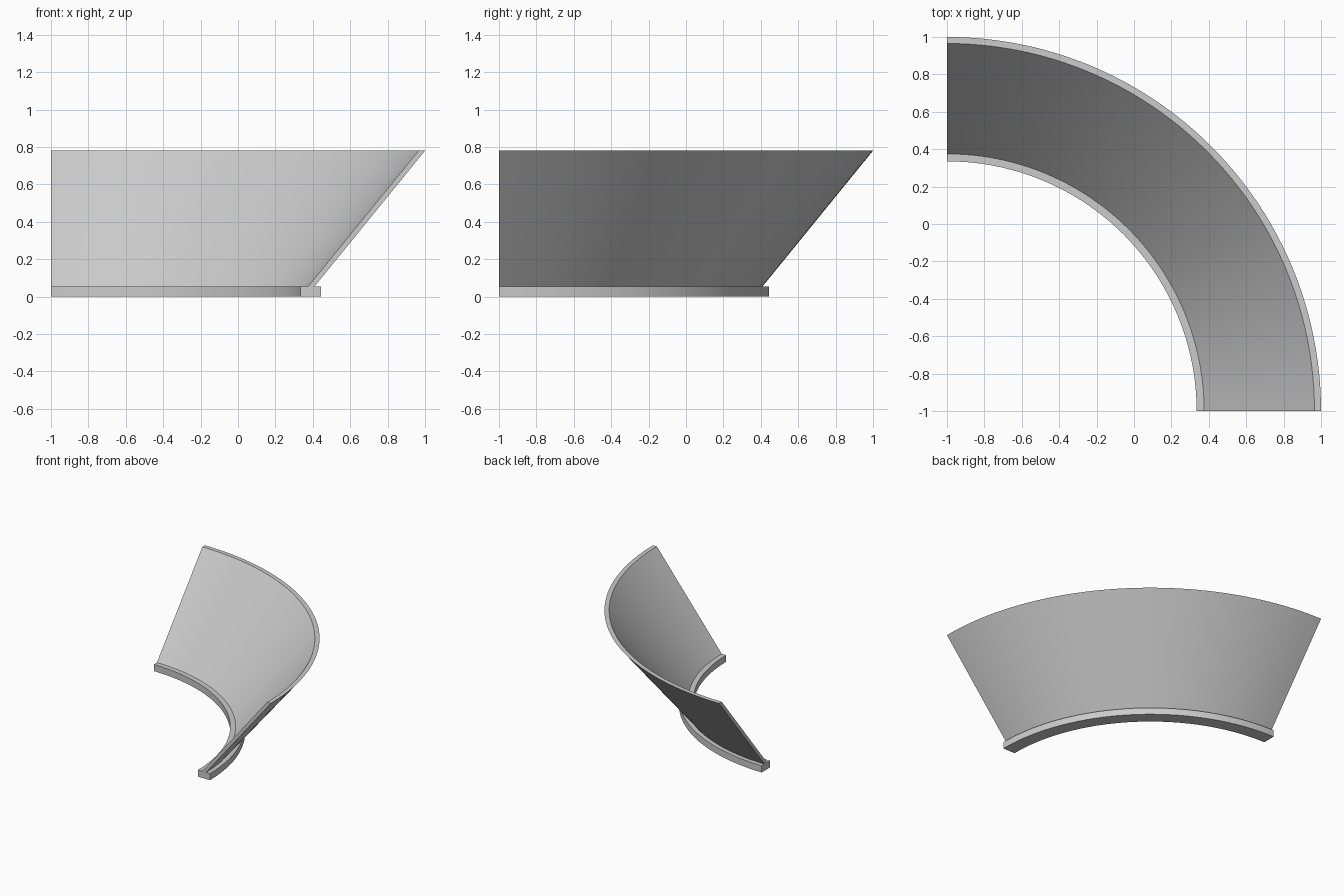
import bpy
import math

SEGMENTS = 48
CENTRE = -1.0

cube = bpy.data.objects.get("Cube")
if cube:
    bpy.data.objects.remove(cube, do_unlink=True)

# Plain grey material
grey = bpy.data.materials.new("light grey")
grey.use_nodes = True
colour = (0.6, 0.6, 0.6, 1.0)
grey.diffuse_color = colour
grey.node_tree.nodes["Principled BSDF"].inputs["Base Color"].default_value = colour


def quarter_sweep(name, profile):
    """Sweep a closed (radius, height) profile through a quarter turn."""
    n = len(profile)
    verts, faces = [], []
    for i in range(SEGMENTS + 1):
        a = math.pi / 2 * i / SEGMENTS
        verts += [(CENTRE + r * math.cos(a), CENTRE + r * math.sin(a), z)
                  for r, z in profile]
    for i in range(SEGMENTS):
        for j in range(n):
            k = (j + 1) % n
            faces.append((i * n + j, i * n + k, (i + 1) * n + k, (i + 1) * n + j)[::-1])
    # End caps
    faces.append(tuple(range(n)))
    faces.append(tuple(reversed(range(SEGMENTS * n, SEGMENTS * n + n))))
    mesh = bpy.data.meshes.new(name)
    mesh.from_pydata(verts, [], faces)
    mesh.materials.append(grey)
    obj = bpy.data.objects.new(name, mesh)
    bpy.context.collection.objects.link(obj)
    bpy.ops.object.select_all(action="DESELECT")
    obj.select_set(True)
    bpy.context.view_layer.objects.active = obj
    bpy.ops.object.mode_set(mode="EDIT")
    bpy.ops.mesh.select_all(action="SELECT")
    bpy.ops.mesh.normals_make_consistent(inside=False)
    bpy.ops.object.mode_set(mode="OBJECT")
    bpy.ops.object.shade_smooth_by_angle(angle=math.radians(30))
    return obj


# Flat foot rim
quarter_sweep("base_rim", [(1.335, 0), (1.445, 0), (1.445, 0.055), (1.335, 0.055)])
# Thin flared wall rising from the rim
quarter_sweep("flared_wall", [(1.375, 0.055), (1.41, 0.055), (2.0, 0.78), (1.965, 0.78)])
